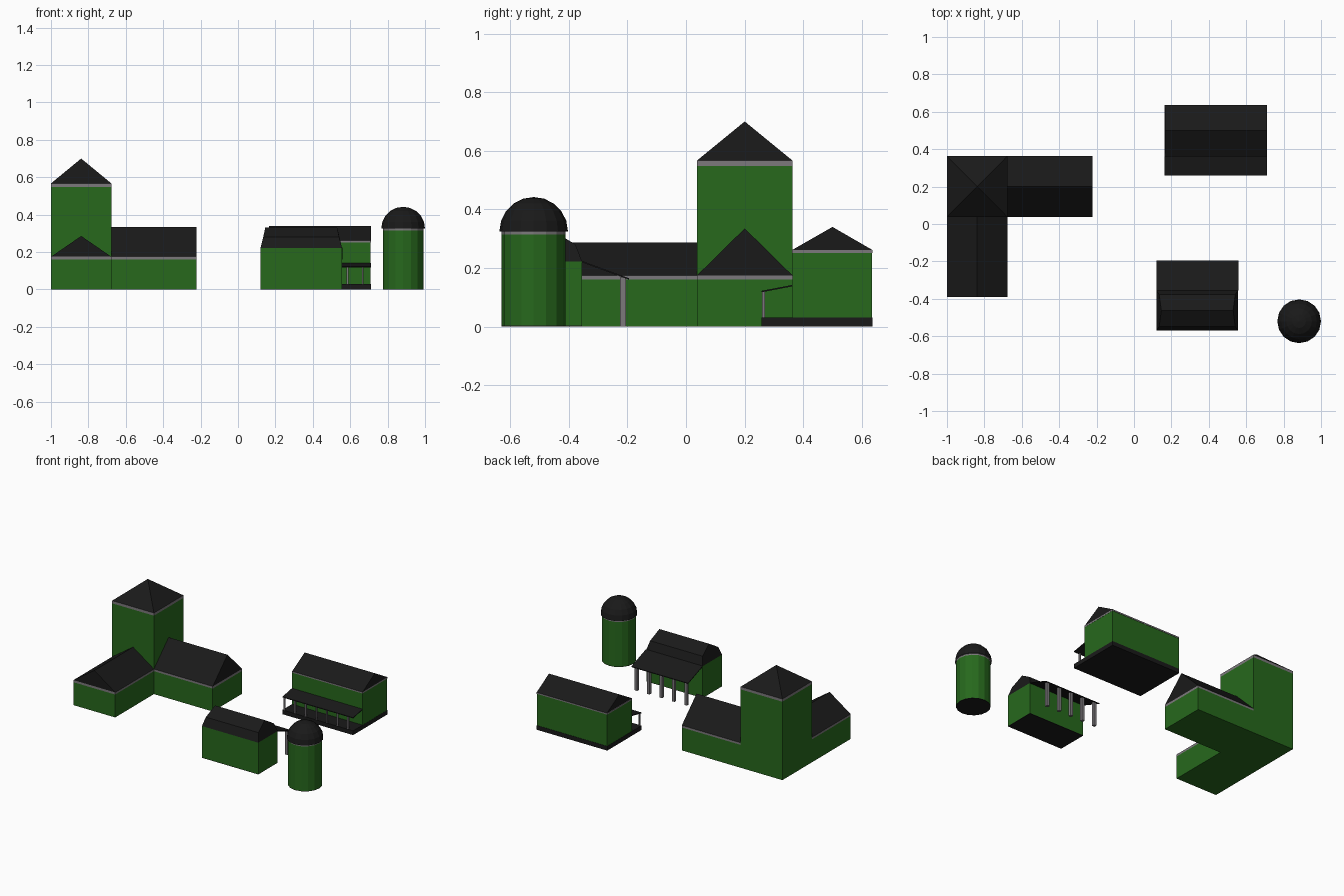
import bpy
import bmesh
import math
from mathutils import Vector

if "Cube" in bpy.data.objects:
    bpy.data.objects.remove(bpy.data.objects["Cube"])


def material(name, rgb):
    m = bpy.data.materials.new(name)
    m.diffuse_color = (*rgb, 1)
    m.use_nodes = True
    m.node_tree.nodes["Principled BSDF"].inputs["Base Color"].default_value = m.diffuse_color
    return m


GREEN = material("green_walls", (0.02, 0.14, 0.012))
DARK = material("dark_roof", (0.01, 0.01, 0.01))
GREY = material("grey_trim", (0.2, 0.19, 0.2))


def finish(bm, name, mat):
    bmesh.ops.recalc_face_normals(bm, faces=bm.faces)
    mesh = bpy.data.meshes.new(name)
    bm.to_mesh(mesh)
    bm.free()
    mesh.materials.append(mat)
    ob = bpy.data.objects.new(name, mesh)
    bpy.context.collection.objects.link(ob)
    return ob


def prism(name, mat, profile, start, end, axis="x", inset=()):
    """Extrude a (side, z) profile along x or y; inset pulls in each end point."""
    bm = bmesh.new()
    inset = inset or [0] * len(profile)
    rings = []
    for pos, sign in ((start, 1), (end, -1)):
        ring = []
        for (s, z), i in zip(profile, inset):
            a = pos + sign * i
            ring.append(bm.verts.new((a, s, z) if axis == "x" else (s, a, z)))
        rings.append(ring)
        bm.faces.new(ring)
    n = len(profile)
    for k in range(n):
        j = (k + 1) % n
        bm.faces.new((rings[0][k], rings[0][j], rings[1][j], rings[1][k]))
    return finish(bm, name, mat)


def box(name, mat, x0, x1, y0, y1, z0, z1):
    return prism(name, mat, [(y0, z0), (y1, z0), (y1, z1), (y0, z1)], x0, x1)


def lathe(name, mat, profile, centre, sides):
    """Revolve a (radius, z) profile around a vertical axis."""
    bm = bmesh.new()
    vs = [bm.verts.new((centre[0] + r, centre[1], z)) for r, z in profile]
    es = [bm.edges.new(p) for p in zip(vs, vs[1:])]
    bmesh.ops.spin(bm, geom=vs + es, cent=(*centre, 0), axis=(0, 0, 1),
                   angle=math.tau, steps=sides, use_merge=True)
    bmesh.ops.remove_doubles(bm, verts=bm.verts, dist=1e-4)
    return finish(bm, name, mat)


def walls(name, x0, x1, y0, y1, z, trim):
    box(name + "_walls", GREEN, x0, x1, y0, y1, 0, z)
    box(name + "_trim", GREY, x0, x1, y0, y1, z, z + trim)


# L-shaped house: corner tower with pyramid roof
X0, X1, Y0, Y1 = -1.0, -0.677, 0.038, 0.363
XM, YM = (X0 + X1) / 2, (Y0 + Y1) / 2
walls("tower", X0, X1, Y0, Y1, 0.548, 0.019)
bm = bmesh.new()
base = [bm.verts.new((x, y, 0.567)) for x, y in ((X0, Y0), (X1, Y0), (X1, Y1), (X0, Y1))]
tip = bm.verts.new((XM, YM, 0.70))
bm.faces.new(base)
for k in range(4):
    bm.faces.new((base[k], base[(k + 1) % 4], tip))
finish(bm, "tower_roof", DARK)

# House wings with gable roofs
walls("side_wing", X1, -0.222, Y0, Y1, 0.16, 0.015)
prism("side_wing_roof", DARK, [(Y0, 0.175), (Y1, 0.175), (YM, 0.335)], X1, -0.222)
walls("front_wing", X0, X1, -0.39, Y0, 0.16, 0.015)
prism("front_wing_roof", DARK, [(X0, 0.175), (X1, 0.175), (XM, 0.286)], -0.39, Y0, "y")

# Back barn on a dark slab
box("back_barn_slab", DARK, 0.163, 0.71, 0.258, 0.637, 0, 0.03)
box("back_barn_walls", GREEN, 0.165, 0.709, 0.363, 0.635, 0.03, 0.251)
box("back_barn_trim", GREY, 0.163, 0.71, 0.362, 0.637, 0.251, 0.261)
prism("back_barn_roof", DARK, [(0.362, 0.261), (0.637, 0.261), (0.5, 0.34)], 0.166, 0.71)

# Porch on the front of the back barn
prism("porch_roof", DARK, [(0.258, 0.117), (0.363, 0.137), (0.363, 0.142), (0.258, 0.122)],
      0.163, 0.71)
for k in range(7):
    x = 0.175 + k * 0.082
    box(f"porch_post_{k + 1}", GREY, x - 0.005, x + 0.005, 0.26, 0.27, 0.03, 0.12)

# Front barn with gambrel roof whose ends lean inward
FX0, FX1, FY0, FY1 = 0.12, 0.556, -0.57, -0.355
box("front_barn_floor", DARK, FX0, FX1, FY0, FY1, 0, 0.003)
box("front_barn_walls", GREEN, FX0, FX1, FY0, FY1, 0.003, 0.222)
fm = (FY0 + FY1) / 2
prism("front_barn_roof", DARK,
      [(FY0, 0.222), (FY1, 0.222), (FY1 - 0.022, 0.28), (fm, 0.332), (FY0 + 0.022, 0.28)],
      FX0, FX1, inset=[0, 0, 0.015, 0.026, 0.015])

# Lean-to behind the front barn
prism("lean_to_roof", DARK, [(FY1, 0.219), (-0.195, 0.16), (-0.195, 0.165), (FY1, 0.224)],
      FX0, FX1 + 0.003)
for k in range(5):
    x = 0.147 + k * 0.096
    box(f"lean_to_post_{k + 1}", GREY, x - 0.01, x + 0.01, -0.225, -0.205, 0, 0.168)

# Silo with domed cap
C = (0.883, -0.52)
lathe("silo_floor", DARK, [(0, 0), (0.109, 0), (0.109, 0.003)], C, 16)
lathe("silo_walls", GREEN, [(0.109, 0.003), (0.109, 0.315)], C, 16)
lathe("silo_trim", GREY, [(0.109, 0.315), (0.109, 0.325), (0.117, 0.325)], C, 16)
dome = [(0.117 * math.cos(a), 0.325 + 0.117 * math.sin(a))
        for a in (math.pi / 2 * k / 5 for k in range(6))]
lathe("silo_dome", DARK, dome, C, 16)
